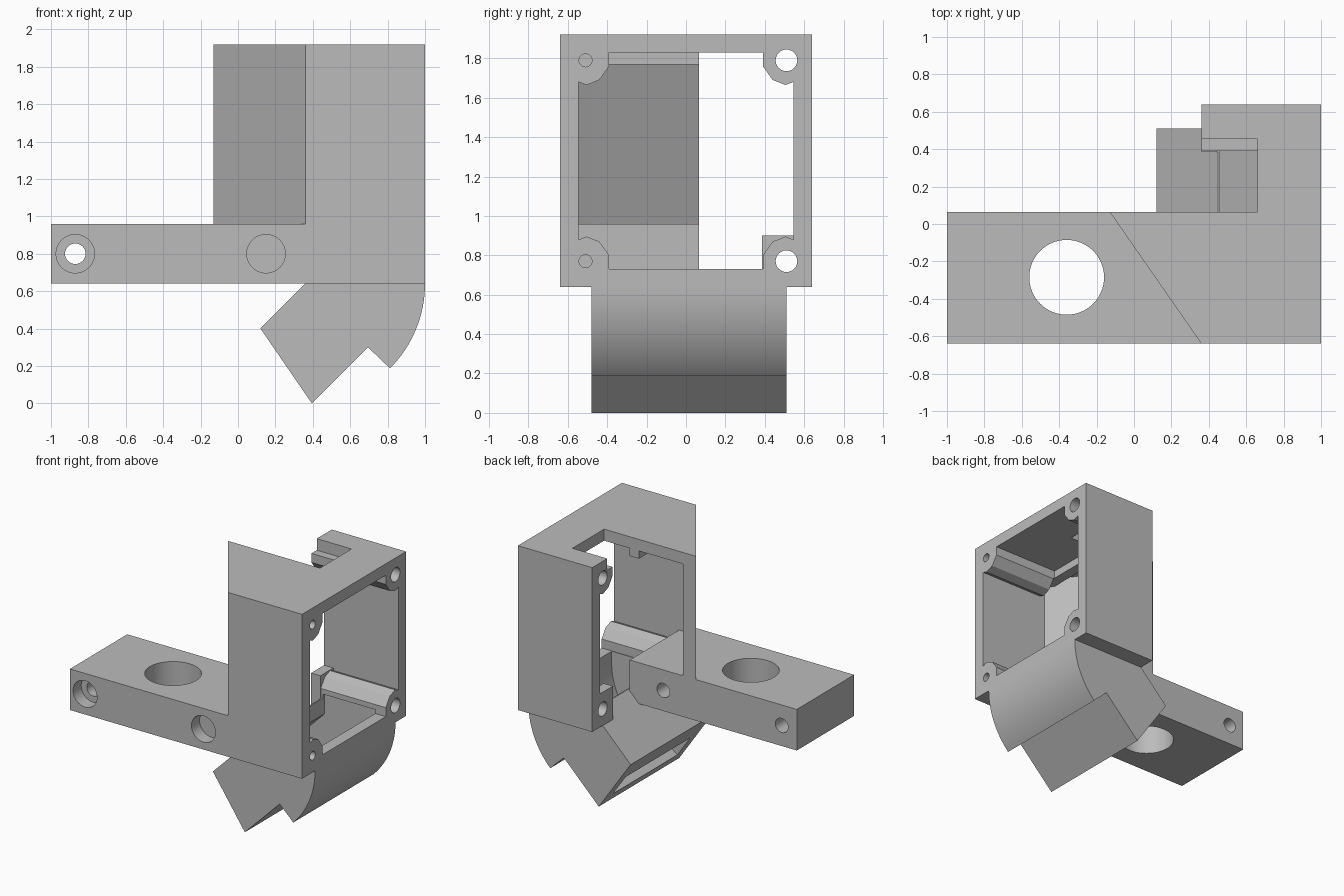
import bpy, bmesh, math
from mathutils import Vector

if "Cube" in bpy.data.objects:
    bpy.data.objects.remove(bpy.data.objects["Cube"], do_unlink=True)

grey = bpy.data.materials.new("plain grey")
grey.use_nodes = True
grey.diffuse_color = (0.5, 0.5, 0.5, 1)
grey.node_tree.nodes["Principled BSDF"].inputs["Base Color"].default_value = (0.5, 0.5, 0.5, 1)

# Maps a 2D profile point and a depth to 3D for each extrusion axis
PLACE = {
    "x": lambda a, b, d: Vector((d, a, b)),
    "y": lambda a, b, d: Vector((a, d, b)),
    "z": lambda a, b, d: Vector((a, b, d)),
}


def prism(name, axis, points, start, end):
    """Extrude a flat profile along an axis."""
    bm = bmesh.new()
    face = bm.faces.new([bm.verts.new(PLACE[axis](a, b, start)) for a, b in points])
    moved = bmesh.ops.extrude_face_region(bm, geom=[face])["geom"]
    offset = PLACE[axis](0, 0, end - start)
    bmesh.ops.translate(bm, vec=offset, verts=[v for v in moved if isinstance(v, bmesh.types.BMVert)])
    bmesh.ops.recalc_face_normals(bm, faces=bm.faces)
    mesh = bpy.data.meshes.new(name)
    bm.to_mesh(mesh)
    bm.free()
    mesh.materials.append(grey)
    obj = bpy.data.objects.new(name, mesh)
    bpy.context.collection.objects.link(obj)
    return obj


def box(name, x, y, z):
    return prism(name, "z", [(x[0], y[0]), (x[1], y[0]), (x[1], y[1]), (x[0], y[1])], *z)


def arc(centre, radius, start, end, steps):
    angles = [math.radians(start + (end - start) * i / steps) for i in range(steps + 1)]
    return [(centre[0] + radius * math.cos(t), centre[1] + radius * math.sin(t)) for t in angles]


def rod(name, axis, centre, radius, start, end, sides=32):
    return prism(name, axis, arc(centre, radius, 0, 360, sides)[:-1], start, end)


def combine(target, tool, operation="DIFFERENCE"):
    """Apply a boolean and discard the tool."""
    tool.hide_render = True
    mod = target.modifiers.new("boolean", "BOOLEAN")
    mod.operation, mod.solver, mod.object = operation, "EXACT", tool
    bpy.context.view_layer.objects.active = target
    bpy.ops.object.modifier_apply(modifier=mod.name)
    bpy.data.objects.remove(tool, do_unlink=True)


# Fan housing with slanted side
body = prism("fan_mount", "z", [(-0.13, 0.065), (0.36, -0.64), (1, -0.64), (1, 0.64),
                                (0.36, 0.64), (0.36, 0.065)], 0.64, 1.92)

# Fan cavity with rounded-off screw bosses, mirrored from one corner
corner = [(0.39, 0.55), (0.39, 0.48), (0.44, 0.41), (0.505, 0.385), (0.545, 0.4)]
MID = 1.28
outline = [(y, MID + h) for y, h in corner]
outline += [(y, MID - h) for y, h in reversed(corner)]
outline += [(-y, MID - h) for y, h in corner]
outline += [(-y, MID + h) for y, h in reversed(corner)]
combine(body, prism("fan_cavity", "x", outline, 0.44, 1.1))

# Slanted chamber and its opening under the lip
slope = 0.49 / 0.705
combine(body, prism("slant_cavity", "z", [(-0.02 - 0.035 * slope, 0.1), (0.36, -0.482),
                                          (0.36, 0.1)], 0.96, 1.83))
combine(body, prism("slant_opening", "z", [(0.355, -0.475), (0.405, -0.545), (0.45, -0.545),
                                           (0.45, 0.07), (0.355, 0.07)], 0.96, 1.77))

# Rear side opening with square lower boss
combine(body, prism("rear_opening", "x", [(0.065, 0.74), (0.385, 0.74), (0.385, 0.9), (0.545, 0.9),
                                          (0.545, 1.68), (0.505, 1.665), (0.44, 1.69),
                                          (0.39, 1.76), (0.065, 1.77)], 0.3, 0.45))

# Notch in the top plate
combine(body, box("top_notch", (0.3, 0.66), (0.065, 0.455), (1.83, 2)))
combine(body, box("lip_notch", (0.3, 0.66), (0.065, 0.39), (1.7, 1.9)))

# Mounting bar
combine(body, box("bar", (-1, 0.37), (-0.64, 0.065), (0.64, 0.96)), "UNION")

# Curved air duct below the housing
duct = [(0.36, 0.64), (0.12, 0.4), (0.395, 0), (0.695, 0.3)]
duct += arc((0.36, 0.64), 0.64, -45, 0, 16)
combine(body, prism("duct", "y", duct + [(0.98, 0.66), (0.38, 0.66)], -0.48, 0.51), "UNION")

# Duct interior and its outlet slot
inside = [(0.46, 0.76), (0.46, 0.6), (0.25, 0.39), (0.41, 0.15), (0.69, 0.43)]
inside += arc((0.36, 0.64), 0.55, -35, 0, 12)
combine(body, prism("duct_interior", "y", inside + [(0.91, 0.76)], -0.385, 0.41))
combine(body, prism("outlet_slot", "y", [(0.18, 0.2), (0.29, 0.04), (0.45, 0.15), (0.34, 0.31)],
                    -0.385, 0.41))

# Chamfer continuing the duct slope into the floor
combine(body, prism("floor_chamfer", "y", [(0.34, 0.62), (0.47, 0.75), (0.34, 0.75)], 0.065, 0.385))

# Fan screw holes: blind in front, through at the rear
for z in (0.77, 1.79):
    combine(body, rod("front_screw", "x", (-0.51, z), 0.033, 0.6, 1.1, 24))
    combine(body, rod("rear_screw", "x", (0.51, z), 0.055, 0.3, 1.1, 24))

# Bar holes with counterbores, and the large vertical hole
for x in (-0.87, 0.15):
    combine(body, rod("bolt", "y", (x, 0.8), 0.055, -0.7, 0.1))
    combine(body, rod("counterbore", "y", (x, 0.8), 0.103, -0.7, -0.54))
combine(body, rod("sensor_hole", "z", (-0.36, -0.285), 0.2, 0.5, 1.1, 64))

# Smooth the round surfaces, keep edges crisp
bpy.ops.object.select_all(action="DESELECT")
body.select_set(True)
bpy.context.view_layer.objects.active = body
bpy.ops.object.shade_smooth_by_angle(angle=math.radians(25))
